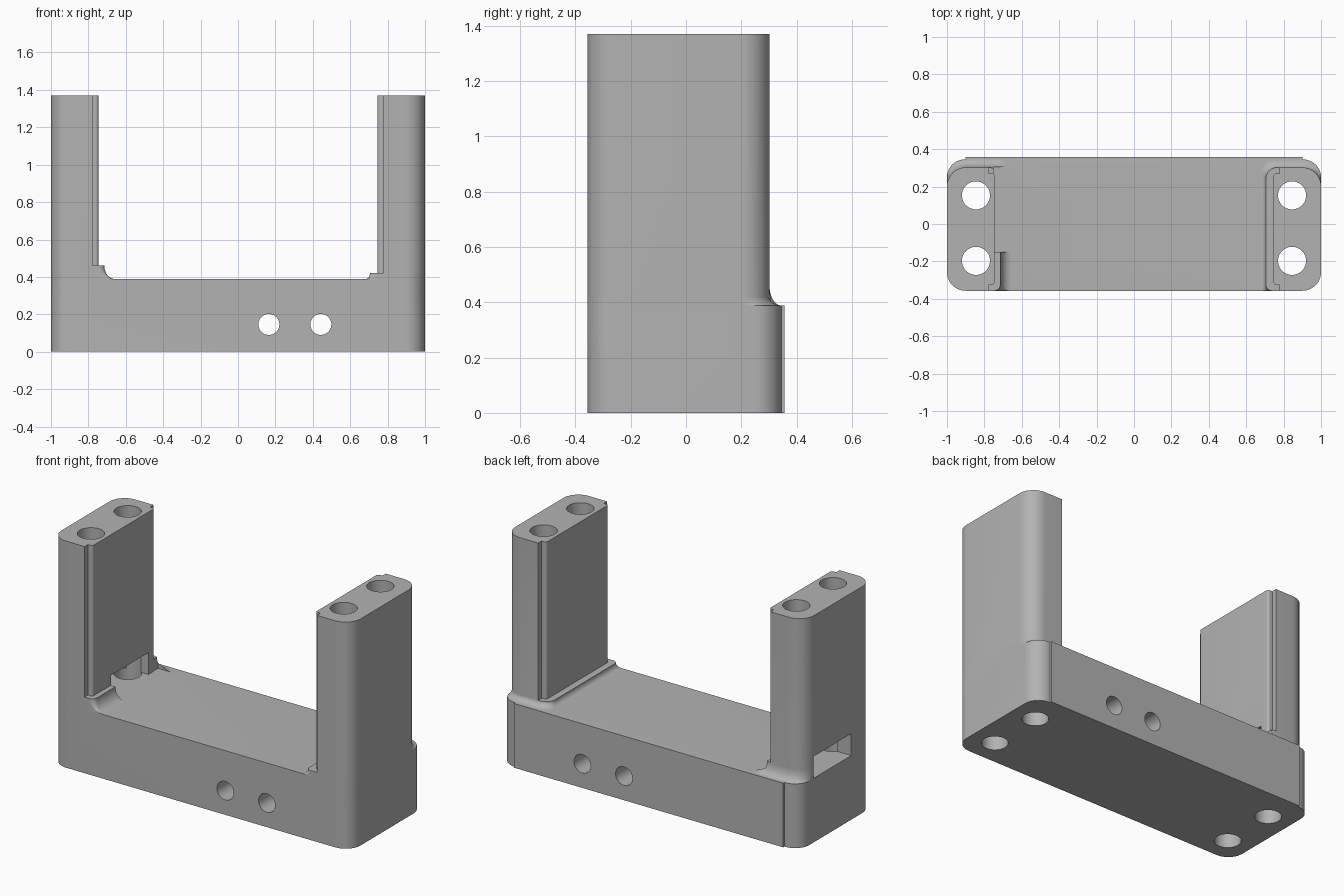
import bpy, bmesh, math
from mathutils import Vector

if "Cube" in bpy.data.objects:
    bpy.data.objects.remove(bpy.data.objects["Cube"])

grey = bpy.data.materials.new("Grey")
grey.use_nodes = True
COLOUR = (0.45, 0.45, 0.45, 1)
grey.diffuse_color = COLOUR
grey.node_tree.nodes["Principled BSDF"].inputs["Base Color"].default_value = COLOUR

FRONT, BACK, DECK = -0.357, 0.357, 0.388
STEPS = 10


def outline(corners):
    """Round each right-angled corner (x, y, radius)."""
    pts = []
    for i, (x, y, r) in enumerate(corners):
        p = Vector((x, y))
        if r == 0:
            pts.append(p)
            continue
        a = (Vector(corners[i - 1][:2]) - p).normalized()
        b = (Vector(corners[(i + 1) % len(corners)][:2]) - p).normalized()
        c = p + r * (a + b)
        for k in range(STEPS + 1):
            t = math.pi / 2 * k / STEPS
            pts.append(c - r * (b * math.cos(t) + a * math.sin(t)))
    return pts


def loft(name, layers, side=1):
    """Join outlines at rising heights into a solid; side -1 mirrors it."""
    bm = bmesh.new()
    rings = [[bm.verts.new((side * p.x, p.y, z)) for p in pts] for pts, z in layers]
    for low, high in zip(rings, rings[1:]):
        for i in range(len(low)):
            bm.faces.new((low[i - 1], low[i], high[i], high[i - 1]))
    bm.faces.new(rings[0])
    bm.faces.new(rings[-1])
    bmesh.ops.recalc_face_normals(bm, faces=bm.faces)
    mesh = bpy.data.meshes.new(name)
    bm.to_mesh(mesh)
    bm.free()
    mesh.materials.append(grey)
    ob = bpy.data.objects.new(name, mesh)
    bpy.context.collection.objects.link(ob)
    return ob


def box(name, x0, x1, y0, y1, z0, z1):
    pts = [Vector(p) for p in ((x0, y0), (x1, y0), (x1, y1), (x0, y1))]
    return loft(name, [(pts, z0), (pts, z1)])


def combine(target, tool, operation):
    """Apply a boolean and remove the helper."""
    mod = target.modifiers.new(operation, "BOOLEAN")
    mod.operation, mod.solver, mod.object = operation, "EXACT", tool
    bpy.context.view_layer.update()
    graph = bpy.context.evaluated_depsgraph_get()
    mesh = bpy.data.meshes.new_from_object(target.evaluated_get(graph))
    target.modifiers.clear()
    target.data = mesh
    bpy.data.objects.remove(tool)


def drill(target, radius, location, rotation=(0, 0, 0)):
    bpy.ops.mesh.primitive_cylinder_add(vertices=48, radius=radius, depth=4,
                                        location=location, rotation=rotation)
    tool = bpy.context.object
    tool.data.materials.append(grey)
    combine(target, tool, "DIFFERENCE")


def collar(name, side, x_top, x_foot, z_top):
    """Ledge around a post's foot, with a hollow fillet down to the deck."""
    layers = []
    for k in range(STEPS + 1):
        t = math.pi / 2 * k / STEPS
        f = 1 - math.sin(t)
        z = DECK + (z_top - DECK) * (1 - math.cos(t))
        x = x_top + (x_foot - x_top) * f
        y = 0.302 + 0.043 * f
        ring = outline([(1, FRONT, 0.1), (1, y, 0.1), (x, y, 0.06), (x, FRONT, 0.03 * (1 - f) + 0.001)])
        layers.append((ring, z))
    layers.insert(0, (layers[0][0], 0.3))
    return loft(name, layers, side)


# Base block, with a slightly raised back panel between the corners
half = [(1, FRONT, 0.1), (1, 0.345, 0.095), (0.9, 0.345, 0), (0.9, BACK, 0)]
base_ring = outline(half + [(-x, y, r) for x, y, r in reversed(half)])
bracket = loft("bracket", [(base_ring, 0), (base_ring, DECK)])

# Left post is plain; right post has a wider, taller ledge
combine(bracket, collar("left_collar", 1, 0.705, 0.68, 0.42), "UNION")
right_collar = collar("right_collar", -1, 0.715, 0.655, 0.46)
combine(right_collar, box("ledge_gap", -0.75, -0.5, -0.15, 0.306, DECK, 0.6), "DIFFERENCE")
combine(bracket, right_collar, "UNION")

# Posts with a raised inner pad
post_ring = outline([(1, FRONT, 0.1), (1, 0.302, 0.1), (0.777, 0.302, 0), (0.777, 0.27, 0),
                     (0.746, 0.27, 0.015), (0.746, -0.325, 0.015), (0.777, -0.325, 0), (0.777, FRONT, 0)])
for side in (1, -1):
    combine(bracket, loft("post", [(post_ring, 0.2), (post_ring, 1.37)], side), "UNION")

# Slot through the foot of the right post
combine(bracket, box("slot", -1.2, -0.6, -0.15, 0.21, DECK, 0.52), "DIFFERENCE")

# Bolt holes down the posts and cross holes through the base
for x in (-0.845, 0.845):
    for y in (-0.197, 0.153):
        drill(bracket, 0.075, (x, y, 0.7))
for x in (0.165, 0.443):
    drill(bracket, 0.056, (x, 0, 0.146), (math.pi / 2, 0, 0))

bpy.ops.object.select_all(action="DESELECT")
bracket.select_set(True)
bpy.context.view_layer.objects.active = bracket
bpy.ops.object.shade_smooth_by_angle(angle=math.radians(30))
